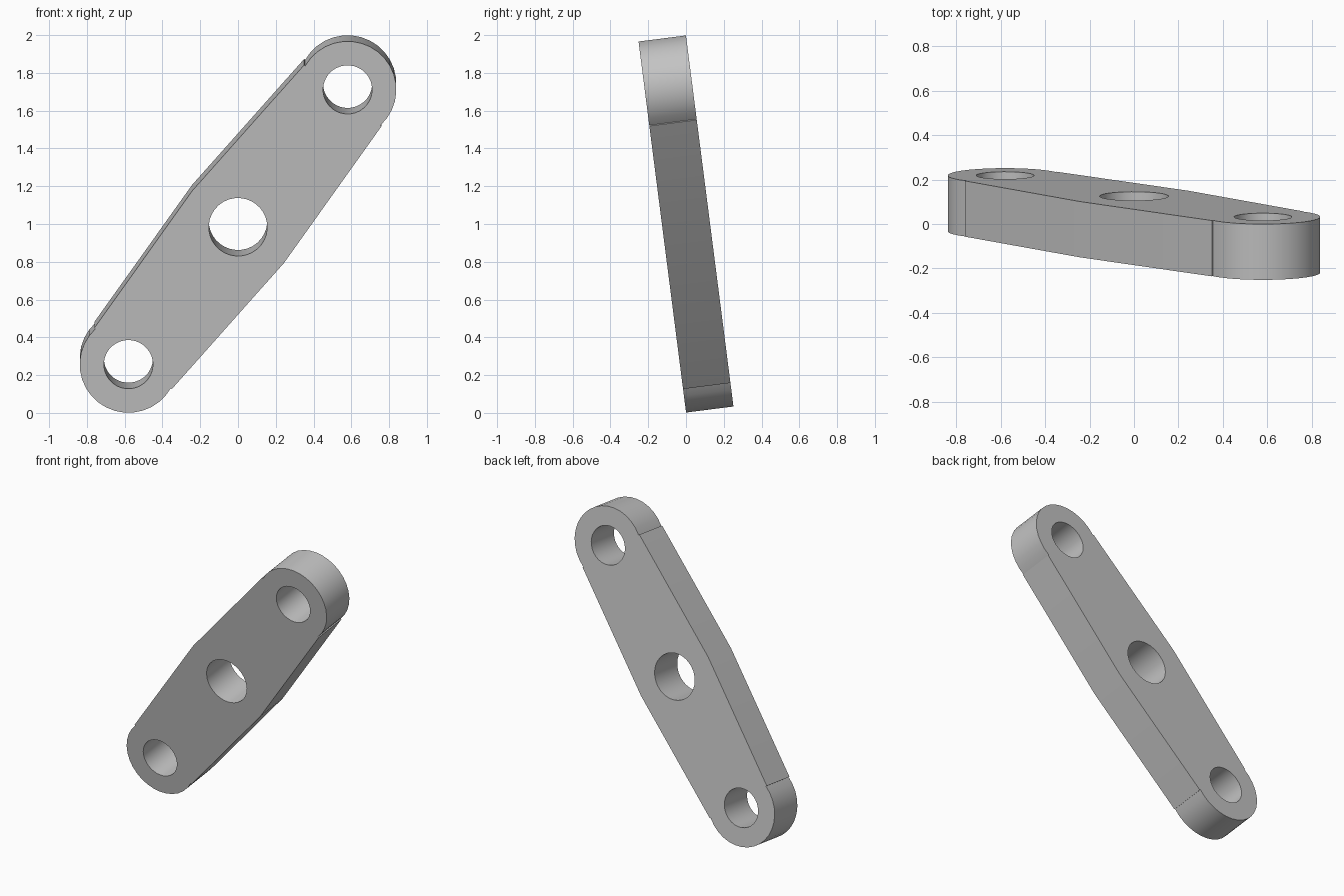
import bpy
import bmesh
import math
from mathutils import Matrix

cube = bpy.data.objects.get("Cube")
if cube:
    bpy.data.objects.remove(cube, do_unlink=True)

REACH = 0.935      # centre to end hole
END_R = 0.258      # rounded end radius
THICK = 0.253
TILT = math.radians(7.3)
SLOPE = math.atan2(0.733, 0.58)
SEGMENTS = 32


def arc(cx, radius, start, end, count):
    """Points of an arc centred on the long axis."""
    step = (end - start) / count
    return [(cx + radius * math.cos(start + i * step),
             radius * math.sin(start + i * step)) for i in range(count + 1)]


def circle(cx, radius):
    return arc(cx, radius, 0, math.tau, SEGMENTS)[:-1]


def add_loop(bm, points):
    verts = [bm.verts.new((u, 0, v)) for u, v in points]
    for a, b in zip(verts, verts[1:] + verts[:1]):
        bm.edges.new((a, b))


# Link outline: one half, then the same half turned around
swing = math.radians(99)
half = [(REACH - 0.04, -0.262)]
half += arc(REACH, END_R, -swing, swing, 18)
half += [(REACH - 0.04, 0.262), (0, 0.31)]
outline = half + [(-u, -v) for u, v in half]

bm = bmesh.new()
add_loop(bm, outline)
for hole_x, hole_r in ((-REACH, 0.13), (0, 0.155), (REACH, 0.13)):
    add_loop(bm, circle(hole_x, hole_r))

# Fill the plate around its holes, then give it thickness
bmesh.ops.triangle_fill(bm, edges=bm.edges[:], use_beauty=True, normal=(0, -1, 0))
bmesh.ops.dissolve_limit(bm, angle_limit=0.01, verts=[], edges=bm.edges[:])
extruded = bmesh.ops.extrude_face_region(bm, geom=bm.faces[:], use_keep_orig=True)
moved = [g for g in extruded["geom"] if isinstance(g, bmesh.types.BMVert)]
bmesh.ops.translate(bm, verts=moved, vec=(0, THICK, 0))
bmesh.ops.translate(bm, verts=bm.verts[:], vec=(0, -THICK / 2, 0))
bmesh.ops.recalc_face_normals(bm, faces=bm.faces[:])

# Slope the long axis, lean it, and stand it on the ground
pose = Matrix.Rotation(TILT, 4, 'X') @ Matrix.Rotation(-SLOPE, 4, 'Y')
bm.transform(Matrix.Translation((0, 0, 1)) @ pose)

mesh = bpy.data.meshes.new("link_plate")
bm.to_mesh(mesh)
bm.free()
link = bpy.data.objects.new("link_plate", mesh)
bpy.context.collection.objects.link(link)

# Plain grey finish
grey = bpy.data.materials.new("light_grey")
grey.use_nodes = True
colour = (0.55, 0.55, 0.55, 1)
grey.diffuse_color = colour
grey.node_tree.nodes["Principled BSDF"].inputs["Base Color"].default_value = colour
mesh.materials.append(grey)

bpy.ops.object.select_all(action='DESELECT')
link.select_set(True)
bpy.context.view_layer.objects.active = link
bpy.ops.object.shade_smooth_by_angle(angle=math.radians(30))
